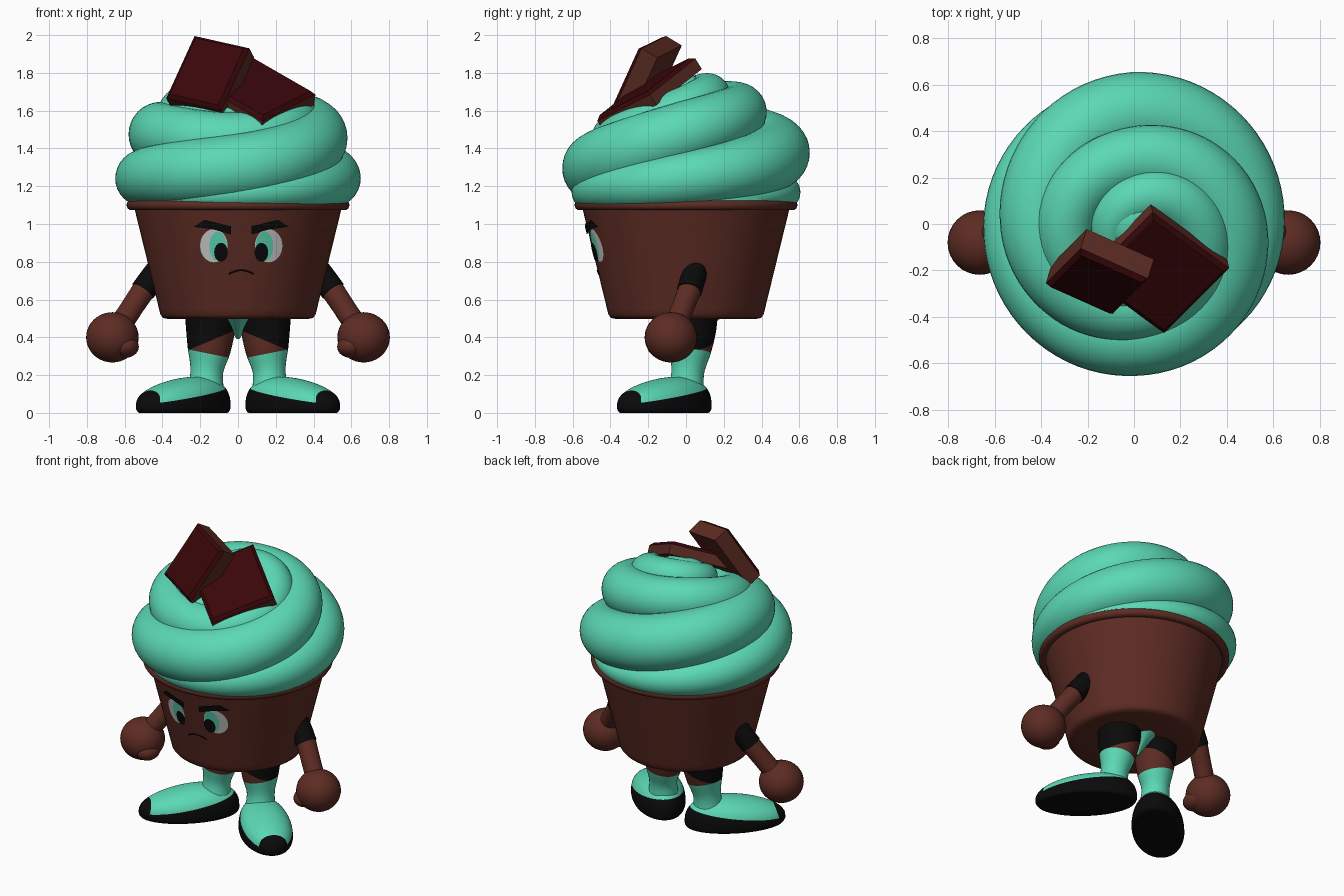
import bpy, bmesh, math
from math import sin, cos, pi, radians, sqrt
from mathutils import Vector, Matrix

if "Cube" in bpy.data.objects:
    bpy.data.objects.remove(bpy.data.objects["Cube"])


def material(name, r, g, b):
    m = bpy.data.materials.new(name)
    m.use_nodes = True
    m.diffuse_color = (r, g, b, 1)
    m.node_tree.nodes["Principled BSDF"].inputs["Base Color"].default_value = (r, g, b, 1)
    return m


mint = material("mint", .105, .69, .46)
brown = material("chocolate brown", .11, .025, .017)
dark = material("dark chocolate", .042, .002, .003)
black = material("black", .003, .003, .003)
white = material("eye white", .6, .6, .6)


def finish(name, bm, mats, side=1, solid=True, angle=40):
    """Turn a bmesh into an object, mirrored to the other side if side is -1."""
    if side < 0:
        bmesh.ops.transform(bm, matrix=Matrix.Diagonal((-1, 1, 1, 1)), verts=bm.verts)
    if solid:
        bmesh.ops.recalc_face_normals(bm, faces=bm.faces)
    me = bpy.data.meshes.new(name)
    bm.to_mesh(me)
    bm.free()
    for m in mats:
        me.materials.append(m)
    me.shade_smooth()
    me.set_sharp_from_angle(angle=radians(angle))
    ob = bpy.data.objects.new(name, me)
    bpy.context.collection.objects.link(ob)


def spline(keys, n):
    """Smooth curve through keys of any dimension."""
    p = [Vector(k) for k in keys]
    p = [p[0] * 2 - p[1]] + p + [p[-1] * 2 - p[-2]]
    out = []
    for a, b, c, d in zip(p, p[1:], p[2:], p[3:]):
        for i in range(n):
            t = i / n
            out.append((b * 2 + (c - a) * t + (a * 2 - b * 5 + c * 4 - d) * t * t
                        + (b * 3 - a - c * 3 + d) * t ** 3) / 2)
    return out + [p[-2]]


def sweep(path, up=(0, 0, 1), segs=32):
    """Closed tube along points of (x, y, z, radius)."""
    bm = bmesh.new()
    rings = []
    for i, p in enumerate(path):
        t = (path[min(i + 1, len(path) - 1)] - path[max(i - 1, 0)]).to_3d().normalized()
        a = t.cross(Vector(up)).normalized()
        b = a.cross(t)
        rings.append([bm.verts.new(p.to_3d() + (a * cos(k) + b * sin(k)) * p.w)
                      for k in (2 * pi * j / segs for j in range(segs))])
    for r, s in zip(rings, rings[1:]):
        for j in range(segs):
            k = (j + 1) % segs
            bm.faces.new((r[j], r[k], s[k], s[j]))
    bm.faces.new(rings[0])
    bm.faces.new(rings[-1])
    return bm


def lathe(name, profile, mat, segs=96):
    bm = bmesh.new()
    vs = [bm.verts.new((r, 0, z)) for r, z in profile]
    es = [bm.edges.new(e) for e in zip(vs, vs[1:])]
    bmesh.ops.spin(bm, geom=vs + es, axis=(0, 0, 1), cent=(0, 0, 0), angle=2 * pi, steps=segs)
    bmesh.ops.remove_doubles(bm, verts=bm.verts, dist=.0005)
    finish(name, bm, [mat])


def ball(name, centre, size, mat, side=1):
    bm = bmesh.new()
    bmesh.ops.create_uvsphere(bm, u_segments=32, v_segments=20, radius=1)
    m = Matrix.Translation(centre) @ Matrix.Diagonal((*size, 1))
    bmesh.ops.transform(bm, matrix=m, verts=bm.verts)
    finish(name, bm, [mat], side)


def cut(bm, co, no):
    bmesh.ops.bisect_plane(bm, geom=bm.verts[:] + bm.edges[:] + bm.faces[:],
                           plane_co=co, plane_no=no, dist=.0001)


# Cup and its rolled rim
lathe("cup", [(0, .497), (.37, .497), (.397, .503), (.411, .52), (.418, .55),
              (.55, 1.09), (0, 1.1)], brown)
lathe("cup_rim", [(.563 + .027 * cos(a), 1.1 + .027 * sin(a))
                  for a in (2 * pi * i / 16 for i in range(17))], brown)

# Frosting: core, two rising strands that lean forward, and a rounded tip
lathe("frosting_core", [(0, 1.09), (.575, 1.09), (.575, 1.18), (.5, 1.3), (.4, 1.38),
                        (.28, 1.46), (0, 1.58)], mint)
# turns, height, outer radius, tube radius
KEYS = [(-.2, 1.13, .56, .03), (0, 1.165, .605, .085), (.25, 1.24, .65, .145),
        (.5, 1.34, .655, .18), (.75, 1.475, .575, .17), (1, 1.525, .46, .145),
        (1.25, 1.575, .42, .13), (1.5, 1.605, .29, .11), (1.75, 1.64, .15, .08)]
for name, start in (("frosting_strand_a", pi / 2), ("frosting_strand_b", -pi / 2)):
    path = []
    for u, z, outer, tube in spline(KEYS, 20):
        a, r = start + 2 * pi * u, outer - tube
        y = r * sin(a)
        lean = .25 * max(0, u) ** 1.5
        path.append(Vector((r * cos(a), y - .08 * max(0, u - .5), z + lean * y, tube)))
    finish(name, sweep(path), [mint])
ball("frosting_tip", (.02, .02, 1.68), (.17, .15, .105), mint)


# Chocolate pieces: bevelled dark front, brown sides
def slab(name, corner, right, up, thick):
    o, r, u = Vector(corner), Vector(right), Vector(up)
    n = r.cross(u).normalized()
    centre = o + r / 2 - u / 2 - n * thick / 2
    m = Matrix((r, u, n * thick)).transposed().to_4x4()
    bm = bmesh.new()
    bmesh.ops.create_cube(bm, size=1, matrix=Matrix.Translation(centre) @ m)
    bmesh.ops.recalc_face_normals(bm, faces=bm.faces)
    front = [f for f in bm.faces if f.normal.dot(n) > .9]
    bmesh.ops.inset_region(bm, faces=front, thickness=.028, depth=.02)
    bm.normal_update()
    for f in bm.faces:
        f.material_index = int(f.normal.dot(n) > .3)
    finish(name, bm, [brown, dark], angle=10)


slab("chocolate_piece_upper", (-.23, -.105, 1.995), (.29, -.13, -.065), (.15, .15, .33), .1)
slab("chocolate_piece_lower", (.08, .05, 1.875), (.33, -.24, -.19), (.28, .28, .14), .065)


# Face: thin plates that follow the cup wall
def on_cup(x, z, lift):
    r = .418 + (z - .55) * .2444 + lift
    return Vector((x, -sqrt(r * r - x * x), z))


FACE_X = .017


def plate(name, outline, mat, side, lift, rings=4):
    pts = [(FACE_X + side * x, z) for x, z in outline]
    if side < 0:
        pts.reverse()
    n = len(pts)
    cx, cz = sum(p[0] for p in pts) / n, sum(p[1] for p in pts) / n
    bm = bmesh.new()
    inner = [bm.verts.new(on_cup(cx, cz, lift))] * n
    for k in range(1, rings + 1):
        f = k / rings
        ring = [bm.verts.new(on_cup(cx + (x - cx) * f, cz + (z - cz) * f, lift)) for x, z in pts]
        for i in range(n):
            j = (i + 1) % n
            quad = [inner[i], ring[i], ring[j], inner[j]]
            bm.faces.new(quad[:3] if k == 1 else quad)
        inner = ring
    finish(name, bm, [mat], solid=False)


def oval(x, z, rx, rz):
    return [(x + rx * cos(a), z + rz * sin(a)) for a in (2 * pi * i / 32 for i in range(32))]


def densify(corners, n=6):
    return [(a[0] + (b[0] - a[0]) * i / n, a[1] + (b[1] - a[1]) * i / n)
            for a, b in zip(corners, corners[1:] + corners[:1]) for i in range(n)]


BROW = [(.055, .945), (.15, .972), (.25, .985), (.195, 1.022), (.055, .988)]
for side, label in ((1, "left"), (-1, "right")):
    plate(label + "_eye_white", oval(.145, .885, .073, .088), white, side, .003)
    plate(label + "_iris", oval(.123, .882, .046, .078), mint, side, .005)
    plate(label + "_pupil", oval(.107, .85, .036, .05), black, side, .007)
    plate(label + "_brow", densify(BROW), black, side, .012)
mouth = []
for i in range(13):
    t = i / 6 - 1
    mouth.append(on_cup(FACE_X + .065 * t, .755 - .02 * t * t, .001).to_4d())
    mouth[-1].w = .004
finish("mouth", sweep(mouth, segs=8), [black])

# Mint crotch wedge between the legs
bm = bmesh.new()
bmesh.ops.create_cone(bm, cap_ends=True, segments=32, radius1=.006, radius2=.1, depth=.14,
                      matrix=Matrix.Translation((0, .03, .46)) @ Matrix.Diagonal((1, 1.9, 1, 1)))
finish("crotch", bm, [mint])

# Limbs, built on the left and mirrored
LEG = [(.142, .03, .56, .14), (.145, .03, .45, .131), (.153, .02, .33, .113),
       (.165, .01, .22, .087), (.17, 0, .12, .095)]
ARM = [(.5, .02, .65, .062), (.55, -.01, .575, .06), (.6, -.04, .5, .06), (.66, -.07, .42, .06)]
SLEEVE = [(.4, .055, .785, .064), (.45, .04, .72, .066), (.503, .018, .646, .067)]
for side, label in ((1, "left"), (-1, "right")):
    # Leg: shorts, bare knee and sock split by two slanted cuts
    bm = sweep(spline(LEG, 6), up=(0, 1, 0))
    hem, hem_n = Vector((.27, 0, .33)), Vector((.42, 0, 1))
    sock, sock_n = Vector((.26, 0, .335)), Vector((-.2, 0, 1))
    cut(bm, hem, hem_n)
    cut(bm, sock, sock_n)
    for f in bm.faces:
        c = f.calc_center_median()
        if (c - sock).dot(sock_n) < 0:
            f.material_index = 2
        elif (c - hem).dot(hem_n) > 0:
            f.material_index = 1
    finish(label + "_leg", bm, [brown, black, mint], side)

    # Shoe: flattened dome pointing outward, mint top inside a black sole and toe
    bm = bmesh.new()
    bmesh.ops.create_uvsphere(bm, u_segments=48, v_segments=32, radius=1)
    for v in bm.verts:
        p = v.co.copy()
        if p.z > 0:
            z = .03 + p.z ** .75 * (.155 - .04 * p.x)
        else:
            z = max(0, .03 + p.z * .09)
        v.co = (.316 * p.x, .162 * p.y, z)
    sole, sole_n = Vector((0, 0, .093)), Vector((.15, 0, 1))
    toe, toe_n = Vector((.255, 0, .08)), Vector((1, 0, .3))
    cut(bm, sole, sole_n)
    cut(bm, toe, toe_n)
    for f in bm.faces:
        c = f.calc_center_median()
        f.material_index = int((c - sole).dot(sole_n) < 0 or (c - toe).dot(toe_n) > 0)
    turn = Matrix.Translation((.29, -.115, 0)) @ Matrix.Rotation(-pi / 4, 4, "Z")
    bmesh.ops.transform(bm, matrix=turn, verts=bm.verts)
    finish(label + "_shoe", bm, [mint, black], side)

    # Arm, sleeve and fist
    finish(label + "_arm", sweep(spline(ARM, 6)), [brown], side)
    finish(label + "_sleeve", sweep(spline(SLEEVE, 6)), [black], side)
    ball(label + "_fist", (.665, -.08, .4), (.139, .139, .133), brown, side)
    ball(label + "_thumb", (.595, -.12, .35), (.07, .085, .058), brown, side)
